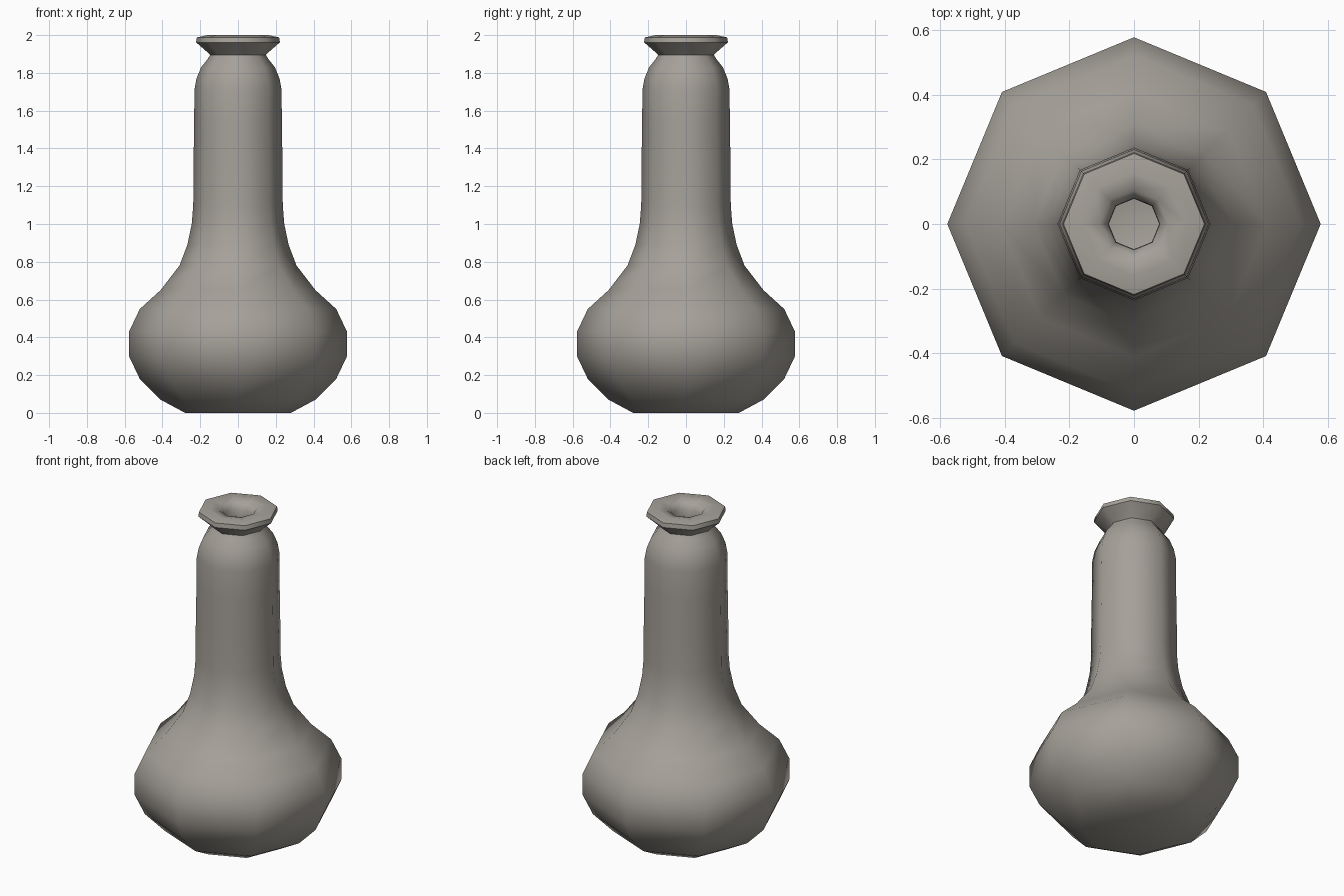
import bpy, bmesh, math

if "Cube" in bpy.data.objects:
    bpy.data.objects.remove(bpy.data.objects["Cube"])

SIDES = 8

clay = bpy.data.materials.new("warm_grey_clay")
clay.diffuse_color = (0.38, 0.355, 0.32, 1)
clay.use_nodes = True
clay.node_tree.nodes["Principled BSDF"].inputs["Base Color"].default_value = clay.diffuse_color


def lathe(name, profile, angle):
    """Spin (radius, z) points around z; radius 0 closes the surface."""
    bm = bmesh.new()
    rings = []
    for r, z in profile:
        if r == 0:
            rings.append([bm.verts.new((0, 0, z))] * SIDES)
        else:
            rings.append([bm.verts.new((r * math.cos(2 * math.pi * i / SIDES),
                                        r * math.sin(2 * math.pi * i / SIDES), z))
                          for i in range(SIDES)])
    for a, b in zip(rings, rings[1:]):
        for i in range(SIDES):
            j = (i + 1) % SIDES
            bm.faces.new(list(dict.fromkeys((a[i], a[j], b[j], b[i]))))
    bmesh.ops.recalc_face_normals(bm, faces=bm.faces)
    mesh = bpy.data.meshes.new(name)
    bm.to_mesh(mesh)
    bm.free()
    mesh.materials.append(clay)
    ob = bpy.data.objects.new(name, mesh)
    bpy.context.collection.objects.link(ob)
    bpy.context.view_layer.objects.active = ob
    ob.select_set(True)
    bpy.ops.object.shade_smooth_by_angle(angle=math.radians(angle))
    ob.select_set(False)
    return ob


# Bulb, neck, flared lip and hollow inside, as one closed outline
outer = [(0, 0), (0.28, 0), (0.41, 0.07), (0.52, 0.18), (0.577, 0.30),
         (0.577, 0.43), (0.52, 0.55), (0.41, 0.65), (0.31, 0.78),
         (0.268, 0.89), (0.245, 1.0), (0.237, 1.1), (0.236, 1.3),
         (0.232, 1.55), (0.231, 1.71), (0.22, 1.77), (0.195, 1.83),
         (0.163, 1.87), (0.148, 1.895)]
lip = [(0.165, 1.912), (0.222, 1.962), (0.218, 1.988), (0.16, 2.0)]
inner = [(0.105, 1.988), (0.08, 1.95), (0.078, 1.87), (0.13, 1.75),
         (0.15, 1.1), (0.3, 0.65), (0.45, 0.4), (0.3, 0.15), (0, 0.06)]
lathe("vase", outer + lip + inner, 50)
